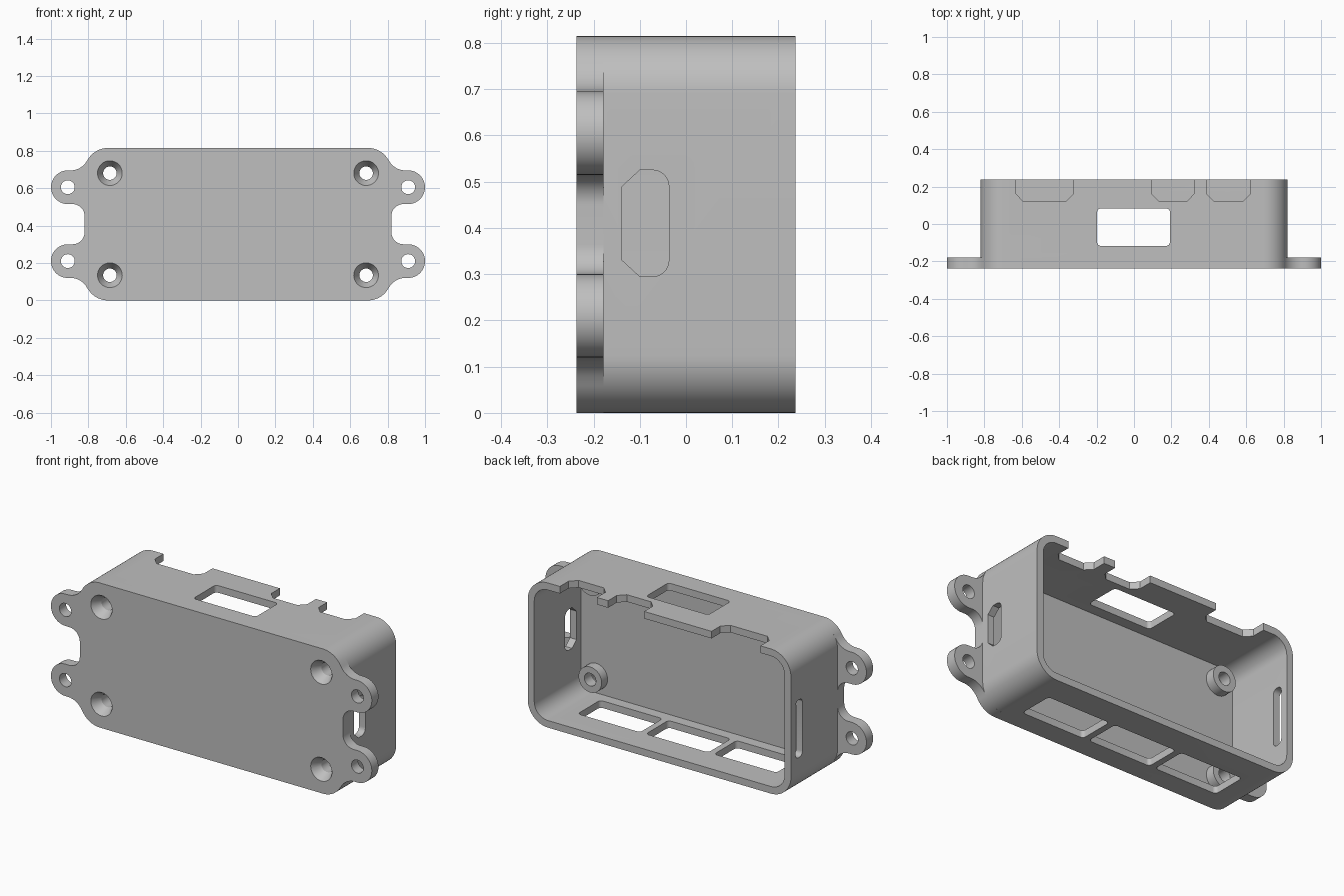
import bpy, bmesh
from math import cos, sin, radians
from mathutils import Vector

if "Cube" in bpy.data.objects:
    bpy.data.objects.remove(bpy.data.objects["Cube"], do_unlink=True)

grey = bpy.data.materials.new("plain grey")
grey.use_nodes = True
tone = (0.52, 0.52, 0.52, 1)
grey.diffuse_color = tone
grey.node_tree.nodes["Principled BSDF"].inputs["Base Color"].default_value = tone

# Main sizes
W, H, D = 0.82, 0.815, 0.237
MID, WALL, FLOOR = H / 2, 0.04, -0.178
R = 0.125


def arc(cx, cy, r, a0, a1, n=14):
    return [(cx + r * cos(radians(a0 + (a1 - a0) * i / n)),
             cy + r * sin(radians(a0 + (a1 - a0) * i / n))) for i in range(n + 1)]


def rounded(x0, x1, y0, y1, r, n=14):
    return (arc(x1 - r, y0 + r, r, -90, 0, n) + arc(x1 - r, y1 - r, r, 0, 90, n)
            + arc(x0 + r, y1 - r, r, 90, 180, n) + arc(x0 + r, y0 + r, r, 180, 270, n))


PLACE = {"x": lambda u, v, d: (d, u, v),
         "y": lambda u, v, d: (u, d, v),
         "z": lambda u, v, d: (u, v, d)}


def loft(name, axis, rings):
    """Solid through a list of (outline, depth) rings along an axis."""
    bm = bmesh.new()
    loops = [[bm.verts.new(PLACE[axis](u, v, d)) for u, v in pts] for pts, d in rings]
    for a, b in zip(loops, loops[1:]):
        for i in range(len(a)):
            j = (i + 1) % len(a)
            bm.faces.new((a[i], a[j], b[j], b[i]))
    bm.faces.new(loops[0])
    bm.faces.new(loops[-1])
    bmesh.ops.recalc_face_normals(bm, faces=bm.faces)
    mesh = bpy.data.meshes.new(name)
    bm.to_mesh(mesh)
    bm.free()
    ob = bpy.data.objects.new(name, mesh)
    mesh.materials.append(grey)
    bpy.context.collection.objects.link(ob)
    return ob


def prism(name, axis, pts, lo, hi):
    return loft(name, axis, [(pts, lo), (pts, hi)])


def select(ob):
    bpy.ops.object.select_all(action="DESELECT")
    ob.select_set(True)
    bpy.context.view_layer.objects.active = ob


def cut(ob, cutter):
    cutter.hide_render = True
    mod = ob.modifiers.new("cut", "BOOLEAN")
    mod.operation, mod.solver, mod.object = "DIFFERENCE", "EXACT", cutter
    select(ob)
    bpy.ops.object.modifier_apply(modifier=mod.name)
    bpy.data.objects.remove(cutter, do_unlink=True)


def circle(x, z, r):
    return arc(x, z, r, 0, 350, 35)


# Front plate outline: one quarter with its ear, then mirrored
EAR_X, EAR_Z = 0.91, 0.605
quarter = (arc(0.885, 0.45, 0.065, 180, 90)
           + arc(EAR_X, EAR_Z, 0.09, -90, 90, 24)
           + arc(0.895, 0.795, 0.1, 270, 208)
           + arc(W - R, H - R, R, 28, 90))
half = [(x, H - z) for x, z in reversed(quarter)] + quarter
outline = half + [(-x, z) for x, z in reversed(half)]
clean = []
for p in outline:
    if not clean or (Vector(p) - Vector(clean[-1])).length > 0.003:
        clean.append(p)
plate = prism("front_plate", "y", clean, -D, FLOOR)

# Wall shell, open at the back
shell = prism("wall_shell", "y", rounded(-W, W, 0, H, R), FLOOR, D)
cut(shell, prism("cavity", "y",
                 rounded(-W + WALL, W - WALL, WALL, H - WALL, R - WALL), -0.4, 0.4))

# Windows: one in the top, three in the bottom
for x, z in ((0, H), (-0.425, 0), (0, 0), (0.425, 0)):
    cut(shell, prism("window", "z",
                     rounded(x - 0.197, x + 0.192, -0.117, 0.083, 0.02, 6),
                     z - 0.07, z + 0.07))

# Chamfered notches in the back edge of the top wall
for a, b in ((-0.63, -0.325), (0.095, 0.32), (0.39, 0.62)):
    c = 0.037
    cut(shell, prism("notch", "z",
                     [(a, 0.3), (a, 0.16), (a + c, 0.122),
                      (b - c, 0.122), (b, 0.16), (b, 0.3)], H - 0.07, H + 0.07))

# Slots in the side walls
slot = ([(-0.138, 0.33), (-0.1, 0.295)] + arc(-0.072, 0.33, 0.035, -90, 0, 8)
        + arc(-0.072, 0.49, 0.035, 0, 90, 8) + [(-0.1, 0.525), (-0.138, 0.49)])
cut(shell, prism("slot", "x", slot, W - 0.1, W + 0.1))
cut(shell, prism("slot", "x", rounded(0.135, 0.195, 0.21, 0.535, 0.025, 6),
                 -W - 0.1, -W + 0.1))

# Ear holes, countersunk screw holes and the bosses behind them
parts = [plate, shell]
for sx in (-1, 1):
    for sz in (-1, 1):
        ear_z = MID + sz * (EAR_Z - MID)
        cut(plate, prism("ear_hole", "y", circle(sx * EAR_X, ear_z, 0.037), -0.4, 0))
        x, z = sx * 0.685, MID + sz * 0.273
        sink = [(circle(x, z, r), d) for r, d in
                ((0.072, -D - 0.01), (0.036, -0.185), (0.036, 0))]
        cut(plate, loft("countersink", "y", sink))
        side = "left" if sx > 0 else "right"
        level = "upper" if sz > 0 else "lower"
        boss = prism(f"boss_{level}_{side}", "y", circle(x, z, 0.072), FLOOR, -0.125)
        cut(boss, prism("bore", "y", circle(x, z, 0.036), -0.4, 0))
        parts.append(boss)

for ob in parts:
    select(ob)
    bpy.ops.object.shade_smooth_by_angle(angle=radians(25))
